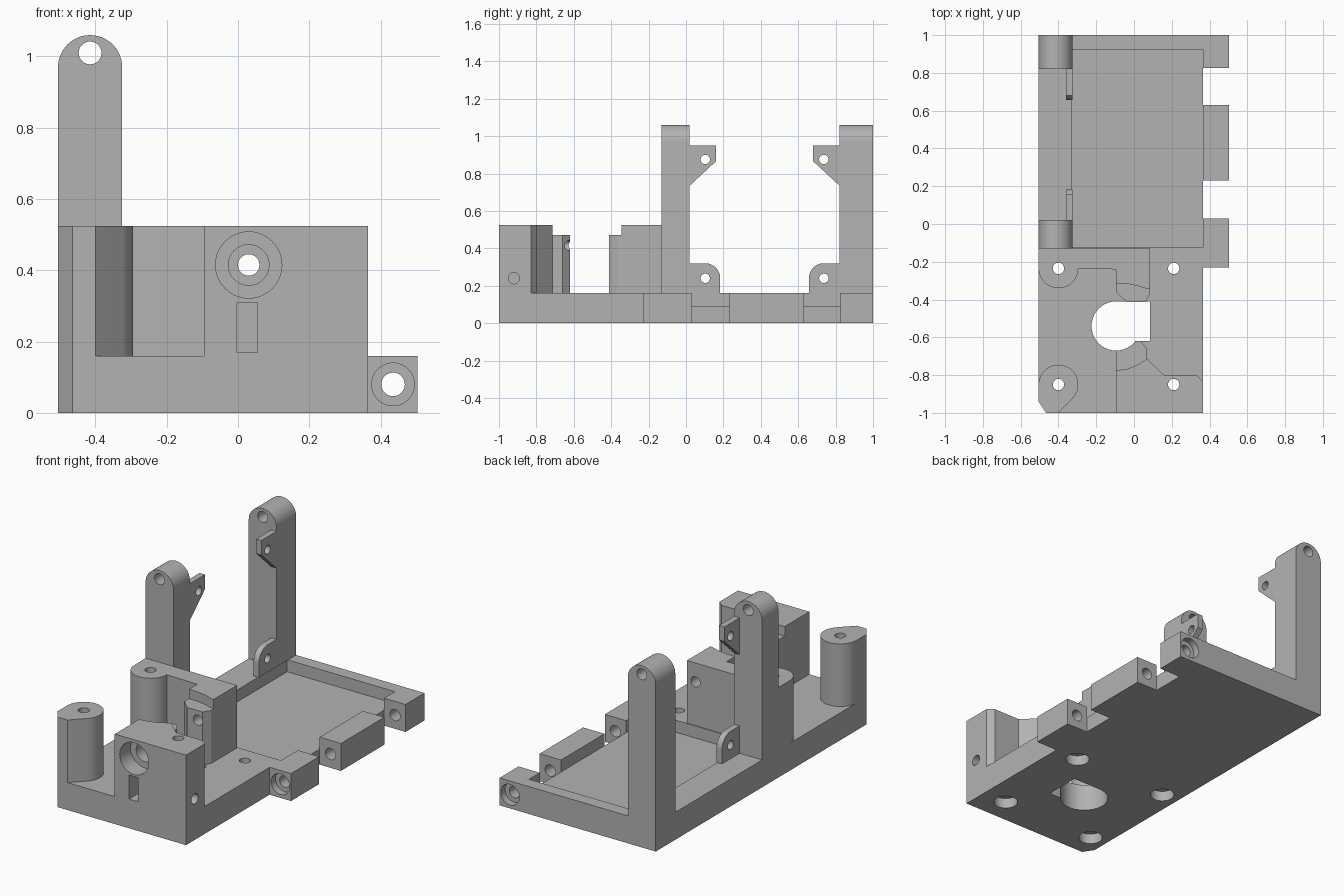
import bpy, bmesh, math
from mathutils import Vector

cube = bpy.data.objects.get("Cube")
if cube:
    bpy.data.objects.remove(cube, do_unlink=True)

grey = bpy.data.materials.new("plain grey")
grey.use_nodes = True
colour = (0.45, 0.45, 0.45, 1)
grey.diffuse_color = colour
grey.node_tree.nodes["Principled BSDF"].inputs["Base Color"].default_value = colour

# Axis in which a profile is extruded -> placement of (u, v, depth)
PLACE = {
    "x": lambda u, v, d: Vector((d, u, v)),
    "y": lambda u, v, d: Vector((u, d, v)),
    "z": lambda u, v, d: Vector((u, v, d)),
}


def prism(name, profile, lo, hi, axis="z"):
    """Extrude a closed profile along an axis."""
    bm = bmesh.new()
    face = bm.faces.new([bm.verts.new(PLACE[axis](u, v, lo)) for u, v in profile])
    ext = bmesh.ops.extrude_face_region(bm, geom=[face])
    moved = [e for e in ext["geom"] if isinstance(e, bmesh.types.BMVert)]
    bmesh.ops.translate(bm, verts=moved, vec=PLACE[axis](0, 0, hi - lo))
    bmesh.ops.recalc_face_normals(bm, faces=bm.faces)
    mesh = bpy.data.meshes.new(name)
    bm.to_mesh(mesh)
    bm.free()
    mesh.materials.append(grey)
    obj = bpy.data.objects.new(name, mesh)
    bpy.context.collection.objects.link(obj)
    return obj


def arc(u, v, r, start, end, steps=16):
    angles = [math.radians(start + (end - start) * i / steps) for i in range(steps + 1)]
    return [(u + r * math.cos(a), v + r * math.sin(a)) for a in angles]


def rect(u0, u1, v0, v1):
    return [(u0, v0), (u1, v0), (u1, v1), (u0, v1)]


def hole(u, v, r, lo, hi, axis="z"):
    return prism("cutter", arc(u, v, r, 0, 360, 40)[:-1], lo, hi, axis)


def cut(obj, cutters):
    """Subtract the cutters, then remove them."""
    for c in cutters:
        c.hide_render = True
        mod = obj.modifiers.new("cut", "BOOLEAN")
        mod.operation, mod.solver, mod.object = "DIFFERENCE", "EXACT", c
    bpy.context.view_layer.update()
    graph = bpy.context.evaluated_depsgraph_get()
    mesh = bpy.data.meshes.new_from_object(obj.evaluated_get(graph))
    obj.modifiers.clear()
    obj.data = mesh
    for c in cutters:
        bpy.data.objects.remove(c, do_unlink=True)


BASE, TOP, SHELF = 0.16, 0.525, 0.47
LEFT, RIGHT = -0.505, 0.365
SCREWS = [(-0.4, -0.85), (-0.4, -0.235), (0.21, -0.85), (0.21, -0.235)]


def screw_holes():
    return [hole(x, y, 0.03, -0.1, 0.7) for x, y in SCREWS]


def wheel_opening():
    return [hole(-0.095, -0.54, 0.13, -0.1, 0.7),
            prism("cutter", rect(-0.095, 0.085, -0.62, -0.41), -0.1, 0.7)]


# Base plate with tray pocket, wheel opening and counterbored screw holes
base = prism("base_plate", [(-0.465, -1), (RIGHT, -1), (RIGHT, 1), (LEFT, 1), (LEFT, -0.94)], 0, BASE)
cut(base, screw_holes() + wheel_opening()
    + [hole(x, y, 0.065, -0.1, 0.06) for x, y in SCREWS]
    + [prism("cutter", rect(-0.33, 0.5, -0.125, 0.925), 0.09, 0.3)])

# Hinge lugs along the side
for name, y0, y1, bore in (("front_lug", -0.23, 0.03, (-0.3, -0.19)),
                           ("middle_lug", 0.23, 0.63, None),
                           ("rear_lug", 0.825, 1, (0.96, 1.1))):
    lug = prism(name, rect(RIGHT, 0.503, y0, y1), 0, BASE)
    cutters = [hole(0.435, 0.08, 0.033, -0.5, 1.2, "y")]
    if bore:
        cutters.append(hole(0.435, 0.08, 0.06, *bore, "y"))
    cut(lug, cutters)

# Round-topped posts
for name, y0, y1 in (("front_post", -0.13, 0.02), ("rear_post", 0.82, 1)):
    outline = [(LEFT, BASE), (-0.325, BASE)] + arc(-0.415, 0.97, 0.09, 0, 180, 24)
    post = prism(name, outline, y0, y1, "y")
    cut(post, [hole(-0.415, 1.01, 0.032, -0.5, 1.2, "y")])

# Mounting ears, mirrored between the two posts
for side, place in (("front", lambda y: y), ("rear", lambda y: 0.84 - y)):
    upper = [(0.02, 0.735), (0.16, 0.865), (0.16, 0.95), (0.02, 0.95)]
    lower = [(0.02, BASE), (0.183, BASE)] + arc(0.103, 0.24, 0.08, 0, 90) + [(0.02, 0.32)]
    for level, outline, z in (("upper", upper, 0.875), ("lower", lower, 0.24)):
        ear = prism(f"{side}_{level}_ear", [(place(u), v) for u, v in outline], -0.36, -0.325, "x")
        cut(ear, [hole(place(0.103), z, 0.025, -0.5, 0, "x")])

# Corner screw boss
boss = prism("corner_boss", [(-0.465, -1), (-0.4, -1)] + arc(-0.4, -0.85, 0.105, -44, 180, 28)
             + [(LEFT, -0.94)], BASE, TOP)
cut(boss, screw_holes())


def shaft_holes():
    return [hole(0.03, 0.415, 0.03, -1.2, 0, "y"),
            hole(0.03, 0.415, 0.057, -1.2, -0.8, "y"),
            hole(0.03, 0.415, 0.093, -1.2, -0.9, "y")]


# Front bearing block and its lower shelf
block = prism("front_block", [(-0.095, -1), (RIGHT, -1), (RIGHT, -0.83), (0.33, -0.8), (0.16, -0.8),
                              (0.07, -0.715), (0.02, -0.745), (-0.04, -0.768), (-0.095, -0.775)], BASE, TOP)
cut(block, screw_holes() + shaft_holes()
    + [prism("cutter", rect(-0.003, 0.055, 0.17, 0.31), -1.1, -0.88, "y"),
       hole(-0.92, 0.24, 0.03, 0.03, 0.5, "x")])
shelf = prism("front_shelf", [(-0.095, -0.78), (0.07, -0.78), (0.07, -0.66), (0.035, -0.62),
                              (-0.095, -0.62)], BASE, SHELF)
cut(shelf, wheel_opening() + shaft_holes())

# Rear bearing block with joined screw boss, and its lower shelf
rear = prism("rear_block", [(LEFT, -0.13)] + arc(-0.4, -0.235, 0.105, 180, 360, 24)
             + [(-0.095, -0.24), (-0.095, -0.315), (-0.03, -0.318), (0.03, -0.33), (0.07, -0.345),
                (0.085, -0.345), (0.085, -0.13)], BASE, TOP)
cut(rear, screw_holes() + shaft_holes())
shelf = prism("rear_shelf", [(-0.095, -0.3), (-0.095, -0.36), (-0.04, -0.412), (0.06, -0.412),
                             (0.085, -0.37), (0.085, -0.3)], BASE, SHELF)
cut(shelf, shaft_holes())

# Smooth round walls, keep the edges crisp
bpy.ops.object.select_all(action="DESELECT")
for obj in bpy.context.collection.objects:
    if obj.type == "MESH":
        obj.select_set(True)
        bpy.context.view_layer.objects.active = obj
bpy.ops.object.shade_smooth_by_angle(angle=math.radians(25))
